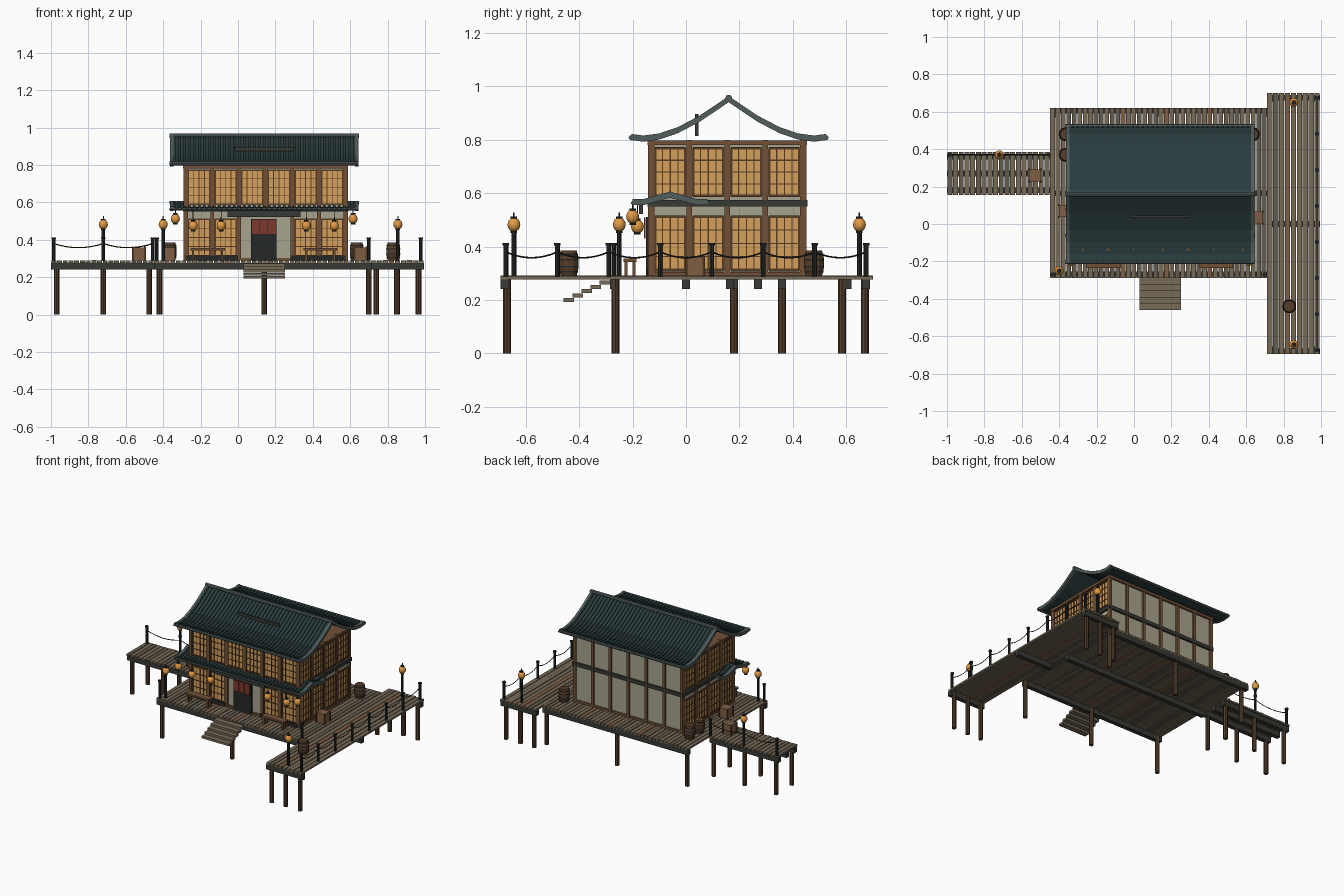
import bpy, bmesh, math, random
from mathutils import Matrix, Vector

if "Cube" in bpy.data.objects:
    bpy.data.objects.remove(bpy.data.objects["Cube"])
random.seed(4)

def col(r, g, b):
    return tuple((v / 255) ** 2.2 for v in (r, g, b)) + (1,)

MATS = {}
for key, c in dict(plank=(118, 106, 88), plank_brown=(126, 94, 70), plank_dark=(100, 91, 78), beam=(58, 60, 56),
                   pile=(84, 64, 48), post=(112, 82, 58), cream=(166, 162, 142), amber=(212, 160, 92), lattice=(86, 62, 40),
                   tile=(46, 62, 64), trim=(82, 94, 92), dark=(42, 44, 44), red=(125, 58, 48),
                   lamp=(226, 154, 70), barrel=(86, 64, 46)).items():
    MATS[key] = bpy.data.materials.new(key)
    MATS[key].diffuse_color = col(*c)

class Part:
    """Collects primitives into one named object."""
    all = []
    def __init__(self, name, mat, smooth=False):
        self.name, self.mat, self.smooth, self.bm = name, mat, smooth, bmesh.new()
        Part.all.append(self)
    def box(self, x0, x1, y0, y1, z0, z1):
        m = Matrix.Translation(((x0 + x1) / 2, (y0 + y1) / 2, (z0 + z1) / 2)) @ Matrix.Diagonal((x1 - x0, y1 - y0, z1 - z0, 1))
        bmesh.ops.create_cube(self.bm, size=1, matrix=m)
    def cyl(self, x, y, z0, z1, r, r2=None, n=8):
        bmesh.ops.create_cone(self.bm, cap_ends=True, segments=n, radius1=r, radius2=r if r2 is None else r2,
                              depth=z1 - z0, matrix=Matrix.Translation((x, y, (z0 + z1) / 2)))
    def rod_x(self, x0, x1, y, z, r, n=8):
        m = Matrix.Translation(((x0 + x1) / 2, y, z)) @ Matrix.Rotation(math.pi / 2, 4, 'Y')
        bmesh.ops.create_cone(self.bm, cap_ends=True, segments=n, radius1=r, radius2=r, depth=x1 - x0, matrix=m)
    def ball(self, x, y, z, r, h):
        m = Matrix.Translation((x, y, z)) @ Matrix.Diagonal((r, r, h, 1))
        bmesh.ops.create_uvsphere(self.bm, u_segments=12, v_segments=8, radius=1, matrix=m)
    def strip(self, pts, lo, hi, x0, x1):
        """Extrude a y-z profile along x, as a slab from lo to hi above the profile."""
        rings = [[self.bm.verts.new((x, y, z + d)) for x, d in ((x0, lo), (x1, lo), (x1, hi), (x0, hi))] for y, z in pts]
        for a, b in zip(rings, rings[1:]):
            for i in range(4):
                self.bm.faces.new((a[i], a[(i + 1) % 4], b[(i + 1) % 4], b[i]))
        self.bm.faces.new(rings[0])
        self.bm.faces.new(rings[-1][::-1])
    def finish(self):
        bmesh.ops.recalc_face_normals(self.bm, faces=self.bm.faces)
        me = bpy.data.meshes.new(self.name)
        self.bm.to_mesh(me)
        me.materials.append(MATS[self.mat])
        ob = bpy.data.objects.new(self.name, me)
        bpy.context.collection.objects.link(ob)
        if self.smooth:
            me.shade_smooth()

# decks: planks along y
planks = [Part("deck_planks_" + k, k) for k in ("plank", "plank_brown", "plank_dark")]
def deck(x0, x1, y0, y1, n):
    w = (x1 - x0) / n
    for i in range(n):
        p = random.choices(planks, (5, 1, 3))[0]
        dz = random.uniform(0, .003)
        p.box(x0 + i * w + .002, x0 + (i + 1) * w - .002, y0, y1, .276, .288 + dz)
deck(-.45, .71, -.29, .62, 40)
deck(.71, .995, -.695, .70, 9)
deck(-1, -.45, .155, .385, 18)

# beams and piles
beams, piles = Part("deck_beams", "beam"), Part("piles", "pile")
def frame(x0, x1, ys, pile_x, pile_y):
    for y in ys:
        beams.box(x0, x1, y - .015, y + .015, .24, .276)
    for x in pile_x:
        for y in pile_y:
            piles.cyl(x, y, 0, .276, .015)
frame(-1, -.45, (.18, .27, .36), (-.97, -.72, -.475), (.18, .36))
frame(-.45, .71, (-.27, .165, .605), (-.42, .14, .70), (-.265, .585))
frame(.71, .995, (-.68, 0, .675), (.74, .85, .965), (-.67, .67))

# entrance steps
steps = Part("entrance_steps", "plank")
for i in range(5):
    y = -.46 + i * .034
    steps.box(.03, .25, y, y + .04, .192 + i * .0165, .207 + i * .0165)

# house body
X0, X1, Y0, Y1 = -.28, .575, -.13, .44
walls = Part("plaster_walls", "cream")
walls.box(X0, X1, Y0, Y1, .29, .795)
posts, belt = Part("wall_posts", "post"), Part("belt_beams", "beam")
for i in range(7):
    x = X0 + (X1 - X0) * i / 6
    for y, s in ((Y0, -1), (Y1, 1)):
        z0 = .57 if (i == 3 and s < 0) else .29
        posts.box(x - .01, x + .01, y - .012, y + .012, z0, .81)
for i in range(5):
    y = Y0 + (Y1 - Y0) * i / 4
    for x in (X0, X1):
        posts.box(x - .012, x + .012, y - .01, y + .01, .29, .80)
belt.box(X0 - .015, X1 + .015, Y0 - .015, Y1 + .015, .55, .575)
posts.box(X0 - .014, X1 + .014, Y0 - .014, Y1 + .014, .78, .797)
posts.box(X0 - .008, X1 + .008, Y0 - .008, Y1 + .008, .289, .304)

# lattice windows on the front and both sides
glass, bars = Part("paper_windows", "amber"), Part("window_lattice", "lattice")
def window(axis, wall, s, a0, a1, z0, z1, cols=4, rows=4):
    def slab(p, u0, u1, v0, v1, d0, d1):
        n0, n1 = sorted((wall + s * d0, wall + s * d1))
        p.box(*((u0, u1, n0, n1) if axis == 'x' else (n0, n1, u0, u1)), v0, v1)
    slab(glass, a0, a1, z0, z1, -.01, .004)
    for i in range(cols + 1):
        u, h = a0 + (a1 - a0) * i / cols, .005 if i in (0, cols) else .002
        slab(bars, u - h, u + h, z0, z1, 0, .009)
    for j in range(rows + 1):
        v, h = z0 + (z1 - z0) * j / rows, .005 if j in (0, rows) else .002
        slab(bars, a0, a1, v - h, v + h, 0, .008)
for i in range(6):
    a = X0 + (X1 - X0) * i / 6
    window('x', Y0, -1, a + .014, a + .129, .59, .772)
    if i not in (2, 3):
        window('x', Y0, -1, a + .014, a + .129, .315, .51)
for i in range(4):
    a = Y0 + (Y1 - Y0) * i / 4
    for wall, s in ((X0, -1), (X1, 1)):
        window('y', wall, s, a + .014, a + .128, .59, .768)
        window('y', wall, s, a + .014, a + .128, .312, .512)

# door, curtain, signboards
door = Part("door", "dark")
door.box(.07, .207, -.15, -.12, .29, .51)
door.box(X0, 0, -.147, -.13, .29, .315)
door.box(.28, X1, -.147, -.13, .29, .315)
curtain = Part("door_curtain", "red")
for i in range(3):
    curtain.box(.075 + i * .043, .116 + i * .043, -.158, -.152, .43, .508)
sign = Part("blank_boards", "beam")
sign.box(-.055, .335, -.176, -.162, .522, .57)
sign.box(-.02, .30, .034, .046, .815, .897)

# roofs: curved slab, ribs, verges, ridge and eave rolls
tiles, trim = Part("roof_tiles", "tile"), Part("roof_trim", "trim")
def roof(x0, x1, yc, half, n, r):
    pts = [(yc - d, z) for d, z in reversed(half)] + [(yc + d, z) for d, z in half[1:]]
    tiles.strip(pts, -.006, .004, x0, x1)
    w = (x1 - x0) / n
    for i in range(n):
        x = x0 + (i + .5) * w
        tiles.strip(pts, .003, .011, x - w * .27, x + w * .27)
    for x in (x0, x1):
        trim.strip(pts, -.009, .014, x - .009, x + .009)
    trim.rod_x(x0 - .012, x1 + .012, yc, half[0][1] + .006, r)
    for s in (-1, 1):
        trim.rod_x(x0 - .01, x1 + .01, yc + s * half[-1][0], half[-1][1], r * .75)
roof(-.355, .635, .16, [(0, .95), (.05, .916), (.11, .876), (.19, .834), (.26, .81), (.32, .802), (.365, .808)], 37, .013)
roof(-.355, .635, -.06, [(0, .592), (.05, .578), (.1, .564), (.14, .564)], 37, .009)

# lanterns, hung and on poles
lamps, metal = Part("lanterns", "lamp", True), Part("lantern_poles_and_caps", "dark")
def lantern(x, y, z, r=.024):
    lamps.ball(x, y, z, r, r * 1.12)
    for s in (-1, 1):
        metal.cyl(x, y, z + s * r * 1.1 - .004, z + s * r * 1.1 + .004, r * .5)
    metal.cyl(x, y, z + r, z + r + .022, .003, n=6)
for x in (-.335, .615):
    lantern(x, -.20, .512)
    metal.cyl(x, -.20, .53, .565, .002, n=4)
for x in (-.24, -.09, .365, .515):
    lantern(x, -.182, .475)
    metal.cyl(x, -.182, .49, .56, .002, n=4)
for x, y in ((-.40, -.25), (-.72, .37), (.855, -.645), (.855, .65)):
    metal.cyl(x, y, .288, .46, .009)
    lantern(x, y, .482)

# rope fences
fence = Part("fence_posts", "dark")
def rope(a, b):
    cu = bpy.data.curves.new("rope", 'CURVE')
    cu.dimensions, cu.bevel_depth, cu.bevel_resolution = '3D', .003, 0
    sp = cu.splines.new('POLY')
    sp.points.add(8)
    for i, p in enumerate(sp.points):
        v = Vector(a).lerp(Vector(b), i / 8)
        p.co = (*v, .38 - .022 * (1 - (i / 4 - 1) ** 2), 1)
    cu.materials.append(MATS["dark"])
    bpy.context.collection.objects.link(bpy.data.objects.new("rope", cu))
def fence_line(pts):
    for x, y in pts:
        fence.cyl(x, y, .288, .405, .009)
        fence.cyl(x, y, .403, .413, .012)
    for a, b in zip(pts, pts[1:]):
        rope(a, b)
fence_line([(.978, -.675 + i * 1.35 / 7) for i in range(8)])
fence_line([(-.985, .37), (-.72, .37), (-.455, .37)])
fence_line([(.70, -.27)])
fence_line([(-.435, -.27)])

# barrels
barrels, hoops = Part("barrels", "barrel"), Part("barrel_hoops", "dark")
for x, y in ((.83, -.44), (.635, .48), (-.365, .48), (-.365, .37)):
    for z0, z1, r0, r1 in ((.29, .32, .03, .037), (.32, .355, .037, .037), (.355, .385, .037, .03)):
        barrels.cyl(x, y, z0, z1, r0, r1, 12)
    for z in (.305, .325, .35, .37):
        hoops.cyl(x, y, z - .003, z + .003, .0375 if .31 < z < .36 else .0355, n=12)

# crates with corner battens
crates, battens = Part("crates", "plank_brown"), Part("crate_battens", "lattice")
for x, y in ((-.53, .26), (.655, .035), (-.37, .07)):
    h = .032
    crates.box(x - h, x + h, y - h, y + h, .29, .36)
    for sx in (-1, 1):
        for sy in (-1, 1):
            cx, cy = x + sx * h, y + sy * h
            battens.box(cx - .005, cx + .005, cy - .005, cy + .005, .29, .363)

# benches
bench = Part("benches", "post")
for x0, x1 in ((-.255, -.07), (.35, .53)):
    bench.box(x0, x1, -.235, -.185, .343, .355)
    for x in (x0 + .015, x1 - .015):
        for y in (-.225, -.195):
            bench.box(x - .006, x + .006, y - .006, y + .006, .29, .345)

for p in Part.all:
    p.finish()

for m in bpy.data.materials:
    if m.users and not m.is_grease_pencil:
        m.use_nodes = True
        m.node_tree.nodes["Principled BSDF"].inputs["Base Color"].default_value = m.diffuse_color
